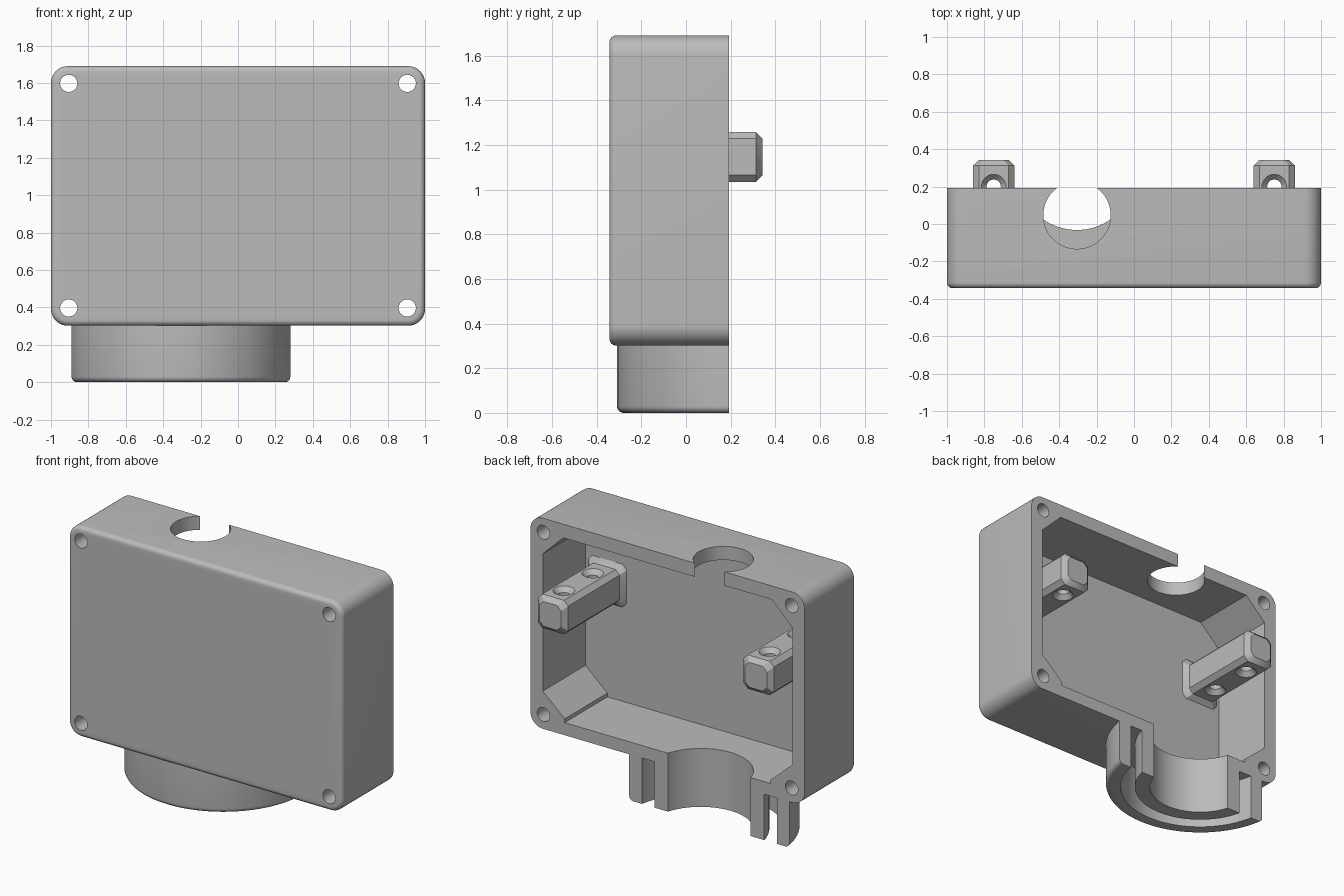
import bpy, bmesh, math
from math import sin, cos, pi
from mathutils import Vector

if "Cube" in bpy.data.objects:
    bpy.data.objects.remove(bpy.data.objects["Cube"], do_unlink=True)

grey = bpy.data.materials.new("plain grey")
grey.use_nodes = True
colour = (0.5, 0.5, 0.5, 1)
grey.diffuse_color = colour
grey.node_tree.nodes["Principled BSDF"].inputs["Base Color"].default_value = colour

FRONT, BACK = -0.343, 0.192      # enclosure depth
BOTTOM, TOP = 0.302, 1.69        # enclosure height
MID = (BOTTOM + TOP) / 2
WALL = -0.253                    # inner face of the front wall
PORT_X, COLLAR_Y = -0.305, 0.283


def loft(name, rings, closed=False):
    """Skin a list of equal-length point rings, capped unless closed."""
    bm = bmesh.new()
    loops = [[bm.verts.new(p) for p in ring] for ring in rings]
    pairs = list(zip(loops, loops[1:]))
    if closed:
        pairs.append((loops[-1], loops[0]))
    else:
        bm.faces.new(loops[0])
        bm.faces.new(loops[-1])
    n = len(loops[0])
    for a, b in pairs:
        for i in range(n):
            j = (i + 1) % n
            bm.faces.new((a[i], a[j], b[j], b[i]))
    bmesh.ops.recalc_face_normals(bm, faces=bm.faces)
    mesh = bpy.data.meshes.new(name)
    bm.to_mesh(mesh)
    bm.free()
    mesh.materials.append(grey)
    obj = bpy.data.objects.new(name, mesh)
    bpy.context.collection.objects.link(obj)
    return obj


def lathe(name, profile, centre, axis="z", segments=96, closed=False):
    """Revolve (radius, height) points about an upright or a y axis."""
    rings = []
    for r, h in profile:
        ring = []
        for i in range(segments):
            a = 2 * pi * i / segments
            u, v = r * cos(a), r * sin(a)
            offset = (u, v, h) if axis == "z" else (u, h, v)
            ring.append(Vector(centre) + Vector(offset))
        rings.append(ring)
    return loft(name, rings, closed)


def corner_rect(cx, cz, w, h, r, y, steps):
    """Rectangle in the xz plane with rounded (or chamfered) corners."""
    pts = []
    for k, (sx, sz) in enumerate(((1, 1), (-1, 1), (-1, -1), (1, -1))):
        for i in range(steps + 1):
            a = pi / 2 * (k + i / steps)
            pts.append((cx + sx * (w / 2 - r) + r * cos(a), y,
                        cz + sz * (h / 2 - r) + r * sin(a)))
    return pts


def cut(obj, cutters):
    """Subtract the cutters, bake the result and remove them."""
    for c in cutters:
        c.hide_render = True
        mod = obj.modifiers.new("cut", "BOOLEAN")
        mod.operation, mod.solver, mod.object = "DIFFERENCE", "EXACT", c
    bpy.context.view_layer.update()
    graph = bpy.context.evaluated_depsgraph_get()
    baked = bpy.data.meshes.new_from_object(obj.evaluated_get(graph))
    obj.modifiers.clear()
    obj.data = baked
    for c in cutters:
        bpy.data.objects.remove(c, do_unlink=True)


def finish(obj):
    bpy.ops.object.select_all(action="DESELECT")
    obj.select_set(True)
    bpy.context.view_layer.objects.active = obj
    bpy.ops.object.shade_smooth_by_angle(angle=math.radians(30))


# Enclosure shell with rounded corners and a filleted front edge
fillet = 0.03
rings = []
for i in range(7):
    a = pi / 2 * i / 6
    inset = fillet * (1 - sin(a))
    rings.append(corner_rect(0, MID, 2 - 2 * inset, TOP - BOTTOM - 2 * inset,
                             0.09 - inset, FRONT + fillet * (1 - cos(a)), 10))
rings.append(corner_rect(0, MID, 2, TOP - BOTTOM, 0.09, BACK, 10))
shell = loft("enclosure_shell", rings)

# Cavity with chamfered corner posts and a small step down to the floor
half = [(0.75, 0.385), (0.75, 0.41), (0.91, 0.55), (0.91, 1.455), (0.76, 1.6)]
outline = half + [(-x, z) for x, z in reversed(half)]
cutters = [loft("cavity_cutter", [[(x, y, z) for x, z in outline] for y in (WALL, 0.3)])]

# Top cable hole, bottom port and four screw holes
cutters.append(lathe("cable_hole_cutter", [(0.18, 1.5), (0.18, 1.8)], (PORT_X, 0.047, 0)))
cutters.append(lathe("port_cutter", [(0.315, 0.2), (0.315, 0.5)], (PORT_X, COLLAR_Y, 0)))
for x in (-0.905, 0.905):
    for z in (0.397, 1.598):
        cutters.append(lathe("screw_hole_cutter", [(0.046, -0.5), (0.046, 0.5)],
                             (x, 0, z), "y", 32))
cut(shell, cutters)
finish(shell)

# Collar: two concentric walls below the port, sliced flush with the open back
lip = [(0.592 - fillet * (1 - cos(a)), fillet * (1 - sin(a)))
       for a in (pi / 2 * i / 6 for i in range(7))]
walls = {"collar_outer_wall": lip + [(0.5, 0), (0.5, BOTTOM), (0.592, BOTTOM)],
         "collar_inner_wall": [(0.41, 0), (0.315, 0), (0.315, BOTTOM), (0.41, BOTTOM)]}
for name, profile in walls.items():
    wall = lathe(name, profile, (PORT_X, COLLAR_Y, 0), closed=True)
    slicer = loft("back_slicer", [corner_rect(0, 0, 4, 2, 0.1, y, 1) for y in (BACK, 2)])
    cut(wall, [slicer])
    finish(wall)

# Mounting arms: chamfered bars with a flared root and countersunk holes
LOW, HIGH, ARM_X, c = 1.035, 1.258, 0.75, 0.03
for side, sx in (("left", 1), ("right", -1)):
    stations = [(WALL, c), (WALL + c, 0), (-FRONT - c, 0), (-FRONT, -c)]
    arm = loft(side + "_mounting_arm",
               [corner_rect(sx * ARM_X, (LOW + HIGH) / 2, 0.22 + 2 * g,
                            HIGH - LOW + 2 * g, c, y, 1) for y, g in stations])
    sink = [(0.075, LOW - 0.01), (0.038, LOW + c), (0.038, HIGH - c), (0.075, HIGH + 0.01)]
    cut(arm, [lathe("arm_hole_cutter", sink, (sx * ARM_X, y, 0), segments=32)
              for y in (0.2, -0.1)])
    finish(arm)
